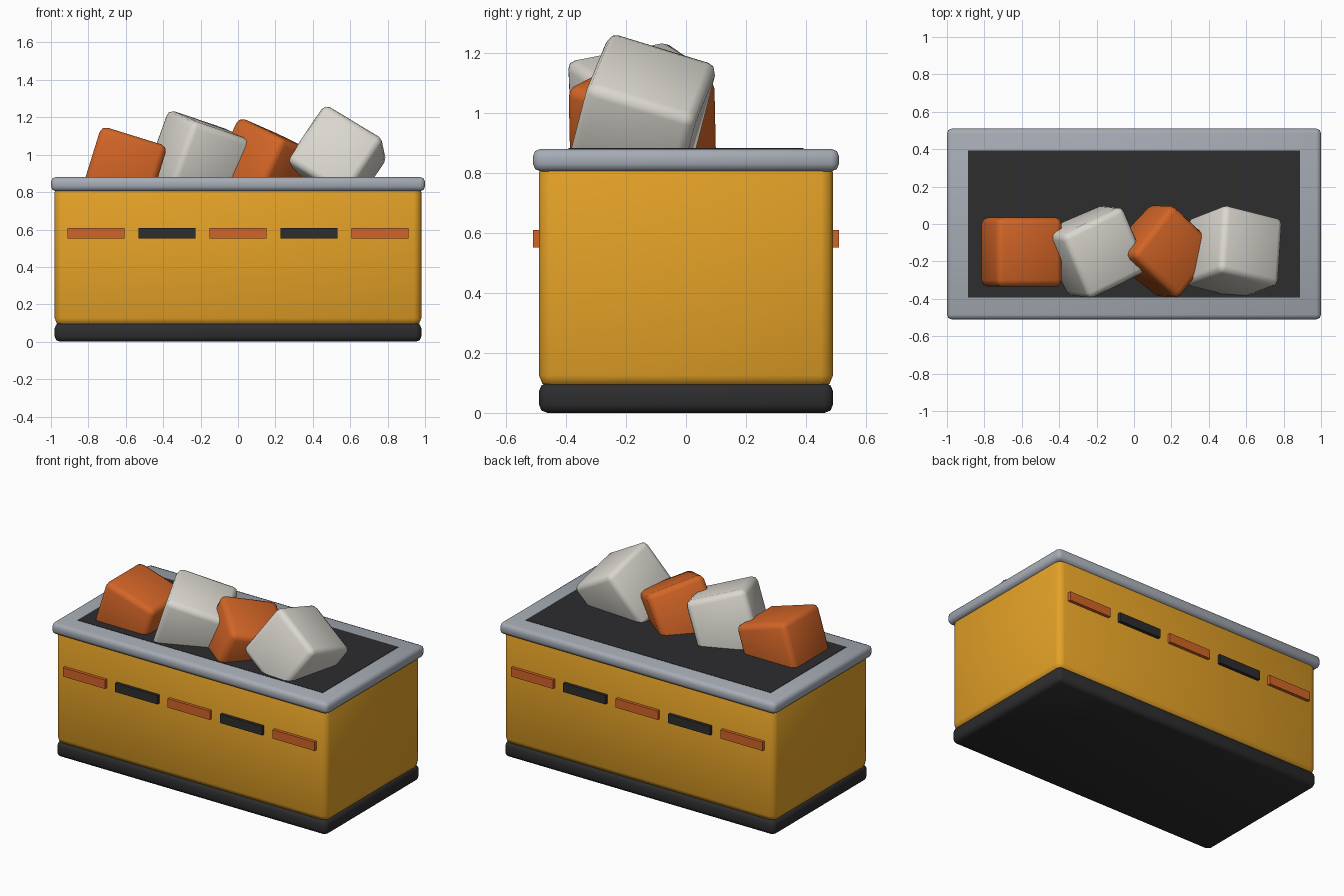
import bpy, bmesh
from mathutils import Euler, Matrix, Vector

if "Cube" in bpy.data.objects:
    bpy.data.objects.remove(bpy.data.objects["Cube"])


def material(name, rgb):
    m = bpy.data.materials.new(name)
    m.diffuse_color = (*rgb, 1)
    m.use_nodes = True
    m.node_tree.nodes["Principled BSDF"].inputs["Base Color"].default_value = m.diffuse_color
    return m


YELLOW = material("yellow", (0.78, 0.36, 0.02))
DARK = material("dark", (0.026, 0.026, 0.028))
ORANGE = material("orange", (0.65, 0.13, 0.02))
PALE = material("pale", (0.70, 0.68, 0.62))
STEEL = material("steel", (0.38, 0.41, 0.46))


def box(name, size, centre, mat, bevel=0.0, rot=(0, 0, 0)):
    """Box with optional rounded, smooth shaded edges."""
    bm = bmesh.new()
    bmesh.ops.create_cube(bm, size=1)
    bmesh.ops.scale(bm, vec=Vector(size), verts=bm.verts)
    if bevel:
        bmesh.ops.bevel(bm, geom=bm.edges[:], offset=bevel, segments=2,
                        profile=0.5, affect='EDGES')
        for f in bm.faces:
            f.smooth = True
    mesh = bpy.data.meshes.new(name)
    bm.to_mesh(mesh)
    bm.free()
    mesh.materials.append(mat)
    ob = bpy.data.objects.new(name, mesh)
    ob.location = centre
    ob.rotation_euler = rot
    bpy.context.collection.objects.link(ob)
    return ob


def slab(name, x, y, z0, z1, mat, bevel=0.0):
    """Centred box given by half widths and a height range."""
    return box(name, (2 * x, 2 * y, z1 - z0), (0, 0, (z0 + z1) / 2), mat, bevel)


# Bin: plinth, body, rim and dark fill
slab("base_plinth", 0.98, 0.49, 0.0, 0.10, DARK, 0.028)
slab("bin_body", 0.98, 0.49, 0.085, 0.84, YELLOW, 0.04)
slab("top_rim", 1.0, 0.51, 0.805, 0.88, STEEL, 0.025)
slab("dark_fill", 0.888, 0.392, 0.84, 0.882, DARK)

# Alternating dashes on front and back
for side, sy in (("front", -1), ("back", 1)):
    for i in range(5):
        box(f"{side}_dash_{i + 1}", (0.305, 0.04, 0.058),
            (-0.76 + 0.38 * i, sy * 0.49, 0.58), DARK if i % 2 else ORANGE)

# Tumbled blocks poking out of the fill
blocks = [
    (0.37, (-0.608, -0.15, 0.923), (0, 0.30, 0), ORANGE),
    (0.38, (-0.21, -0.147, 0.98), (0.187, 0.297, 0.458), PALE),
    (0.365, (0.15, -0.145, 0.935), (-0.281, 0.34, -0.76), ORANGE),
    (0.38, (0.53, -0.15, 0.975), (-0.344, 0.53, -0.245), PALE),
]
for i, (size, centre, rot, mat) in enumerate(blocks):
    box(f"block_{i + 1}", (size,) * 3, centre, mat, 0.035, rot)
